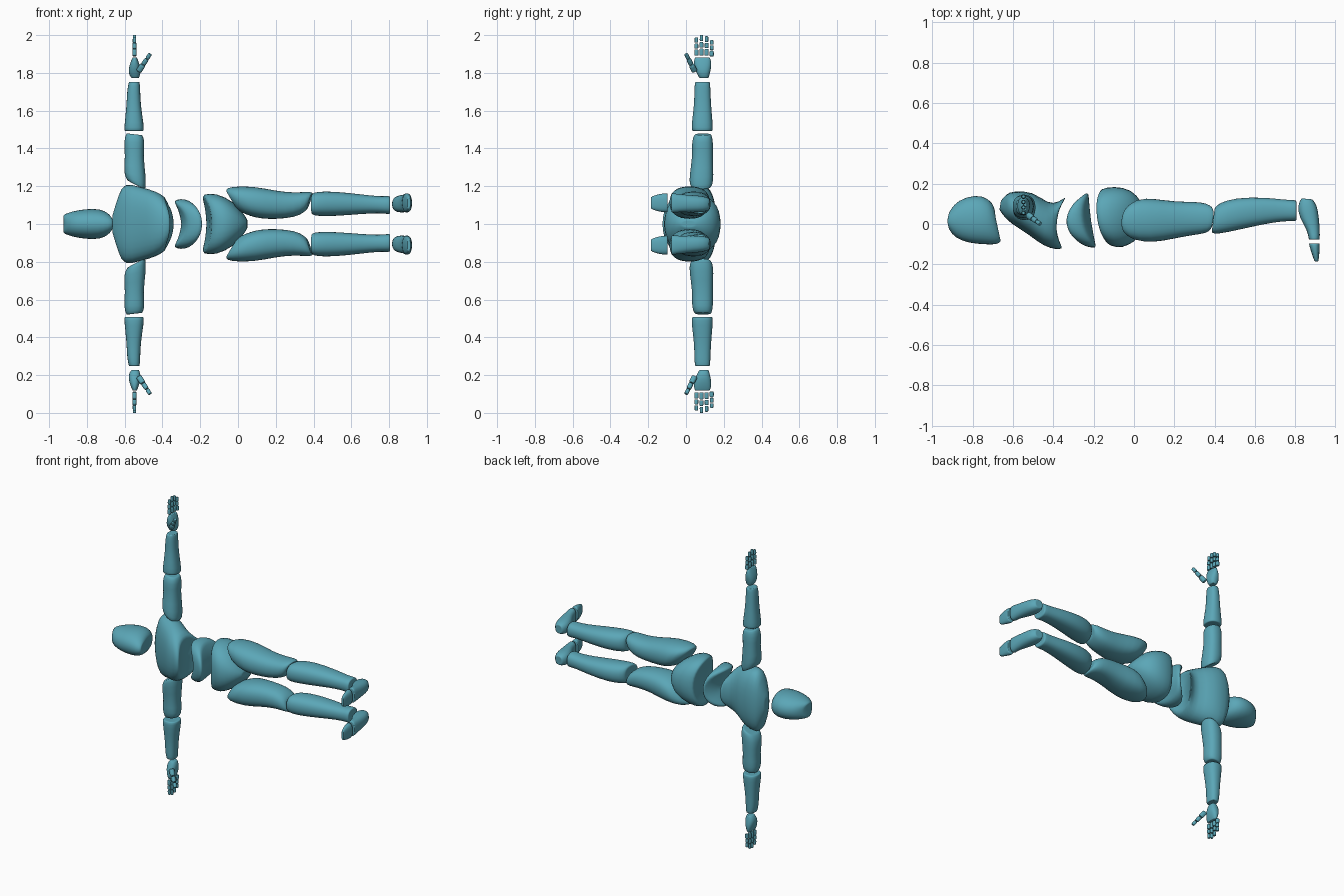
import bpy, bmesh, math
from mathutils import Vector as V

teal = bpy.data.materials.new("teal")
teal.diffuse_color = (0.105, 0.385, 0.475, 1)
SIDES = 16


def loft(name, rings, sign=1, power=2.4):
    """Skin superellipse rings (centre, u, v, bend_u, bend_v, slant); bends push along x."""
    bm = bmesh.new()

    def ring(r, k):
        c, u, v, bu, bv, sl = r
        out = []
        for i in range(SIDES):
            a = 2 * math.pi * i / SIDES
            ca, sa = math.cos(a), math.sin(a)
            t = k * math.copysign(abs(ca) ** (2 / power), ca)
            s = k * math.copysign(abs(sa) ** (2 / power), sa)
            p = c + u * t + v * s + V((bu * (1 - t * t) + bv * s * s + sl * s, 0, 0))
            p.z = 1 + sign * (p.z - 1)
            out.append(bm.verts.new(p))
        return out

    def cap_rings(r):
        return [ring(r, k) for k in (0.08, 0.5, 0.88)]

    loops = cap_rings(rings[0]) + [ring(r, 1) for r in rings] + cap_rings(rings[-1])[::-1]
    for a, b in zip(loops, loops[1:]):
        for i in range(SIDES):
            j = (i + 1) % SIDES
            bm.faces.new((a[i], a[j], b[j], b[i]))
    bm.faces.new(loops[0])
    bm.faces.new(loops[-1])
    bmesh.ops.recalc_face_normals(bm, faces=bm.faces)
    me = bpy.data.meshes.new(name)
    bm.to_mesh(me)
    bm.free()
    me.materials.append(teal)
    for p in me.polygons:
        p.use_smooth = True
    ob = bpy.data.objects.new(name, me)
    bpy.context.collection.objects.link(ob)
    ob.modifiers.new("smooth", 'SUBSURF').levels = 1
    ob.modifiers["smooth"].render_levels = 1


def body(name, secs, sign=1, power=2.4):
    """Sections: front x, y, back x, y, centre z, half width, then optional bends."""
    rings = []
    for s in secs:
        fx, fy, bx, by, zc, hw, *ex = s
        ex = (list(ex) + [0, 0, 0])[:3]
        f, b = V((fx, fy, zc)), V((bx, by, zc))
        rings.append(((f + b) / 2, (b - f) / 2, V((0, 0, hw)), *ex))
    loft(name, rings, sign, power)


def limb(name, secs, sign, power=2.4):
    """Upright sections: z, x range, y range, optional slant along x as z tilt."""
    rings = []
    for z, x0, x1, y0, y1, *tilt in secs:
        dz = tilt[0] if tilt else 0
        rings.append((V(((x0 + x1) / 2, (y0 + y1) / 2, z)),
                      V(((x1 - x0) / 2, 0, dz)), V((0, (y1 - y0) / 2, 0)), 0, 0, 0))
    loft(name, rings, sign, power)


def bone(name, a, b, r, sign):
    """Small finger segment between two points."""
    a, b = V(a), V(b)
    d = (b - a).normalized()
    u = d.cross(V((0, 1, 0))).normalized()
    v = d.cross(u)
    loft(name, [(a.lerp(b, t), u * r * k, v * r * k, 0, 0, 0)
                for t, k in ((0, .85), (.15, 1.05), (.5, .95), (.85, 1), (1, .75))], sign)


# Head
body("head", [
    (-.915, -.03, -.91, .07, 1, .05, -.012),
    (-.89, -.07, -.875, .12, 1, .068),
    (-.82, -.098, -.785, .15, 1, .082),
    (-.74, -.103, -.72, .13, 1, .082),
    (-.685, -.105, -.69, .085, 1, .06),
    (-.66, -.09, -.69, .05, 1, .04)], power=2.2)

# Chest, hollowed at the bottom
body("chest", [
    (-.667, .07, -.66, .115, 1, .05),
    (-.645, .035, -.635, .15, 1, .16, 0, .01),
    (-.61, .0, -.60, .165, 1, .225),
    (-.52, -.055, -.50, .165, 1, .198),
    (-.45, -.112, -.425, .10, 1, .178),
    (-.385, -.13, -.375, .11, 1, .145),
    (-.352, -.125, -.332, .14, 1, .115, -.045)])

# Abdomen
body("abdomen", [
    (-.262, -.10, -.238, .148, 1, .125, -.05, -.045),
    (-.225, -.118, -.235, .158, 1, .138, -.035, -.045),
    (-.183, -.122, -.222, .152, 1, .128, -.01, -.05)])

# Pelvis
body("pelvis", [
    (-.135, -.10, -.168, .175, 1, .16, 0, -.04),
    (-.08, -.125, -.10, .192, 1, .17, 0, -.03),
    (-.03, -.11, -.01, .175, 1, .12),
    (.02, -.075, .04, .11, 1, .055),
    (.047, -.03, .052, .055, 1, .02)])

for sign, side in ((1, "upper"), (-1, "lower")):
    # Legs
    body(side + "_thigh", [
        (-.035, -.045, -.025, .08, 1.125, .058, 0, 0, -.035),
        (.0, -.085, .02, .13, 1.12, .08, 0, 0, -.055),
        (.10, -.095, .10, .128, 1.115, .088, 0, 0, -.02),
        (.20, -.073, .20, .112, 1.10, .076),
        (.30, -.055, .30, .112, 1.10, .066),
        (.36, -.047, .36, .105, 1.115, .058, 0, 0, .015),
        (.375, -.03, .385, .085, 1.122, .045, 0, 0, .015)], sign)
    body(side + "_shin", [
        (.385, -.045, .40, .08, 1.105, .056),
        (.41, -.053, .42, .105, 1.107, .066),
        (.52, -.03, .50, .132, 1.107, .067),
        (.65, .0, .65, .134, 1.105, .053),
        (.75, .015, .75, .12, 1.102, .044),
        (.805, .012, .805, .12, 1.10, .05)], sign)
    body(side + "_foot", [
        (.83, .127, .885, .122, 1.105, .03),
        (.81, .095, .908, .095, 1.105, .044),
        (.818, .03, .918, .03, 1.107, .047),
        (.86, -.03, .922, -.03, 1.11, .047),
        (.866, -.078, .922, -.078, 1.112, .054)], sign)
    body(side + "_toes", [
        (.866, -.097, .922, -.097, 1.112, .053),
        (.88, -.145, .92, -.145, 1.112, .048),
        (.895, -.185, .915, -.185, 1.112, .033)], sign)

    # Arms
    limb(side + "_upper_arm", [
        (1.205, -.585, -.49, .02, .14, -.025),
        (1.25, -.608, -.484, .015, .148, -.015),
        (1.36, -.597, -.502, .035, .142),
        (1.44, -.606, -.492, .028, .145),
        (1.475, -.592, -.505, .045, .135, -.005)], sign)
    limb(side + "_forearm", [
        (1.493, -.603, -.497, .03, .143),
        (1.525, -.602, -.498, .028, .143),
        (1.63, -.59, -.515, .043, .133),
        (1.71, -.588, -.517, .043, .13),
        (1.753, -.578, -.52, .047, .128)], sign)
    limb(side + "_palm", [
        (1.772, -.565, -.525, .07, .12),
        (1.80, -.583, -.512, .055, .128),
        (1.845, -.575, -.52, .038, .138),
        (1.882, -.558, -.535, .045, .128)], sign)

    # Thumb
    t0, t1 = V((-.525, .045, 1.81)), V((-.465, .0, 1.90))
    for i, (a, b, r) in enumerate(((0, .36, .016), (.4, .7, .013), (.74, 1, .011))):
        bone(f"{side}_thumb_{i + 1}", t0.lerp(t1, a), t0.lerp(t1, b), r, sign)

    # Fingers, three segments each
    for n, (y, tip) in enumerate(((.055, 1.988), (.082, 2.0), (.109, 1.994), (.136, 1.974))):
        z0 = 1.892 - .004 * (n == 3)
        h = tip - z0
        for i, (a, b) in enumerate(((0, .34), (.39, .66), (.71, 1))):
            bone(f"{side}_finger_{n + 1}_{i + 1}", (-.548, y, z0 + a * h),
                 (-.548, y, z0 + b * h), .0115 - .001 * i, sign)
